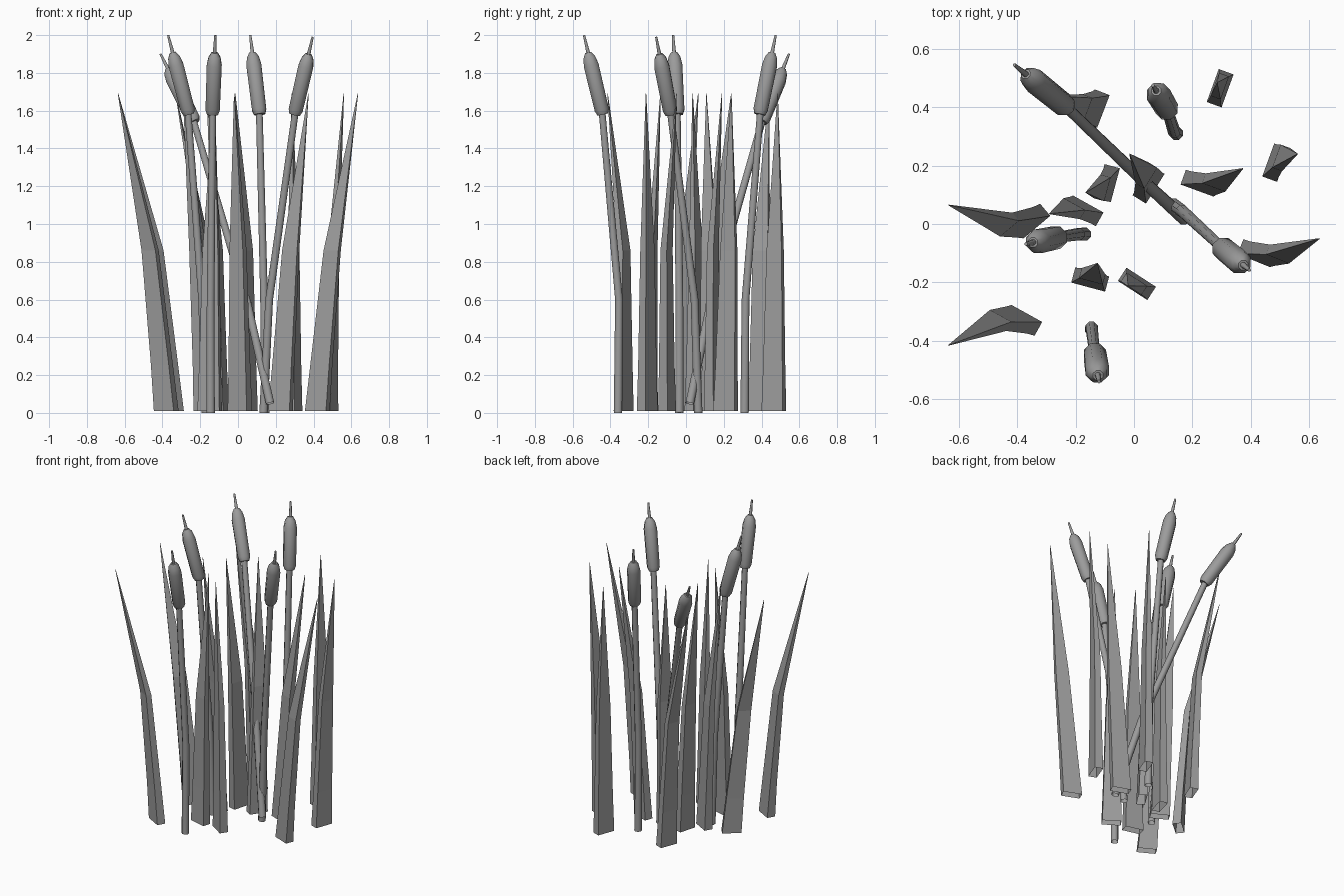
import bpy, bmesh, math
from mathutils import Vector

if "Cube" in bpy.data.objects:
    bpy.data.objects.remove(bpy.data.objects["Cube"])

grey = bpy.data.materials.new("plain_grey")
grey.use_nodes = True
COLOUR = (0.33, 0.33, 0.33, 1)
grey.diffuse_color = COLOUR
grey.node_tree.nodes["Principled BSDF"].inputs["Base Color"].default_value = COLOUR


def skin(name, rings, smooth=None):
    """Join equal-sized rings of points into a tube, open at the foot."""
    bm = bmesh.new()
    loops = [[bm.verts.new(p) for p in ring] for ring in rings]
    n = len(loops[0])
    for a, b in zip(loops, loops[1:]):
        for i in range(n):
            j = (i + 1) % n
            bm.faces.new((a[i], a[j], b[j], b[i]))
    bm.faces.new(loops[-1])
    mesh = bpy.data.meshes.new(name)
    bm.to_mesh(mesh)
    bm.free()
    mesh.materials.append(grey)
    obj = bpy.data.objects.new(name, mesh)
    bpy.context.collection.objects.link(obj)
    if smooth:
        bpy.ops.object.select_all(action="DESELECT")
        obj.select_set(True)
        bpy.context.view_layer.objects.active = obj
        bpy.ops.object.shade_smooth_by_angle(angle=math.radians(smooth))


def tube(name, path, radii, sides=8):
    """Round tube whose rings stand square to the path."""
    rings = []
    for i, (p, r) in enumerate(zip(path, radii)):
        along = (path[min(i + 1, len(path) - 1)] - path[max(i - 1, 0)]).normalized()
        u = Vector((0, 1, 0)).cross(along).normalized()
        v = along.cross(u)
        turn = [math.tau * (k + 0.5) / sides for k in range(sides)]
        rings.append([p + r * (math.cos(t) * u + math.sin(t) * v) for t in turn])
    skin(name, rings, smooth=50)


def cattail(label, base, bend, neck, tip):
    base, bend, neck, tip = map(Vector, (base, bend, neck, tip))
    tube("stem_" + label, [base, bend, neck.lerp(tip, 0.05)], [0.024, 0.022, 0.019])
    # seed head: rounded at both ends
    head = [neck.lerp(tip, f) for f in (0, 0, 0.06, 0.62, 0.72, 0.78)]
    tube("seed_head_" + label, head, [0.015, 0.031, 0.041, 0.043, 0.034, 0.018])
    tube("spike_" + label, [neck.lerp(tip, 0.76), tip], [0.011, 0.006])


def leaf(label, base, angle, tip):
    """Four-sided blade that bends first along its width, then over to its tip."""
    a = math.radians(angle)
    wide = Vector((math.cos(a), math.sin(a), 0))
    deep = Vector((-math.sin(a), math.cos(a), 0))
    base = Vector((*base, 0))
    reach = Vector((*tip, 0)) - base
    along, across = reach.dot(wide) * wide, reach.dot(deep) * deep
    rings = []
    # height, lean along width, lean across, half width, half thickness
    for z, la, lc, w, d in ((0.01, 0, 0, 0.06, 0.027),
                            (0.25, 0.11, 0.05, 0.054, 0.023),
                            (0.86, 0.41, 0.21, 0.042, 0.018),
                            (1.69, 1, 1, 0.001, 0.001)):
        c = base + la * along + lc * across + Vector((0, 0, z))
        rings.append([c + sx * w * wide + sy * d * deep
                      for sx, sy in ((-1, -1), (1, -1), (1, 1), (-1, 1))])
    skin("leaf_" + label, rings)


# cattails
cattail("front", (-.145, -.36, 0), (-.145, -.355, .6), (-.135, -.44, 1.58), (-.12, -.54, 2))
cattail("right", (-.17, -.035, 0), (-.19, -.035, .6), (-.26, -.045, 1.58), (-.37, -.068, 2))
cattail("left", (.135, .065, 0), (.165, .045, .6), (.3, -.08, 1.58), (.395, -.158, 1.99))
cattail("back", (.145, .31, 0), (.138, .315, .6), (.115, .39, 1.58), (.065, .475, 2))
cattail("leaning", (.17, .02, .05), (.05, .13, .58), (-.23, .4, 1.54), (-.41, .545, 1.9))

# leaves: base position, turn, tip position
leaf("front_right", (-.38, -.33), -29, (-.635, -.415))
leaf("right", (-.35, .01), 40, (-.635, .065))
leaf("inner_right", (-.17, .045), -29, (-.29, .035))
leaf("inner_back", (-.09, .14), 75, (-.165, .108))
leaf("middle", (.05, .135), 58, (-.015, .24))
leaf("back_right", (-.13, .395), 69, (-.33, .44))
leaf("back", (.295, .465), 70, (.285, .485))
leaf("back_left", (.485, .21), 70, (.56, .24))
leaf("inner_left", (.225, .14), -20, (.373, .19))
leaf("left", (.42, -.1), -22, (.635, -.05))
leaf("front_inner", (-.15, -.19), -15, (-.125, -.135))
leaf("front", (.01, -.205), -33, (-.02, -.212))
